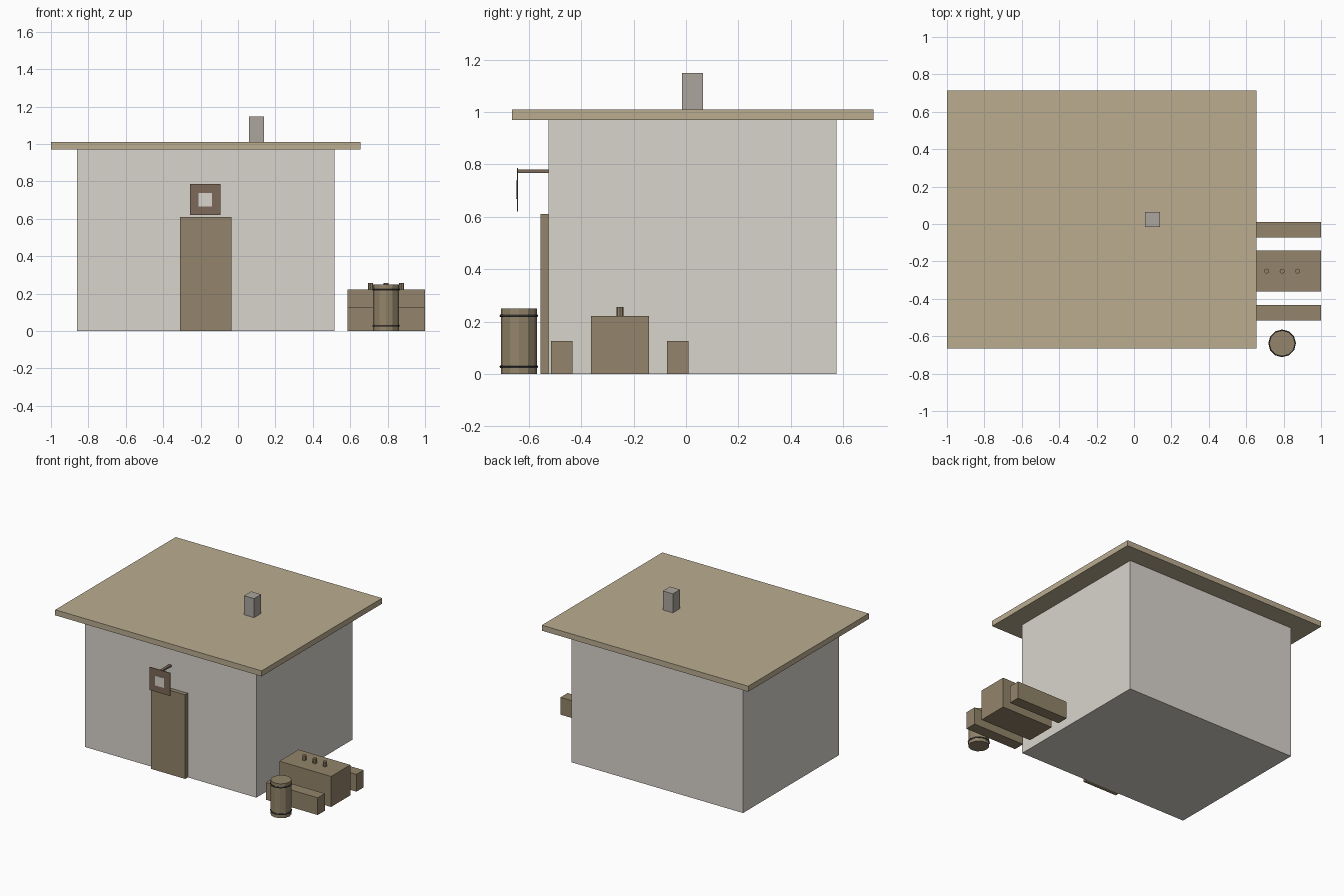
import bpy
from math import pi

if "Cube" in bpy.data.objects:
    bpy.data.objects.remove(bpy.data.objects["Cube"])


def material(name, r, g, b):
    m = bpy.data.materials.new(name)
    m.diffuse_color = [(c / 255) ** 2.2 for c in (r, g, b)] + [1]
    m.use_nodes = True
    m.node_tree.nodes["Principled BSDF"].inputs["Base Color"].default_value = m.diffuse_color
    return m


PLASTER = material("plaster", 216, 211, 203)
THATCH = material("thatch", 185, 171, 143)
STONE = material("stone", 170, 164, 156)
WOOD = material("wood", 146, 131, 106)
DARK_WOOD = material("dark_wood", 124, 105, 90)
IRON = material("iron", 62, 60, 58)


def finish(name, mat):
    ob = bpy.context.object
    ob.name = name
    ob.data.materials.append(mat)
    return ob


def box(name, x, y, z, mat):
    """Box from (min, max) pairs on each axis."""
    spans = (x, y, z)
    bpy.ops.mesh.primitive_cube_add(size=1, location=[(a + b) / 2 for a, b in spans])
    ob = finish(name, mat)
    ob.scale = [b - a for a, b in spans]
    bpy.ops.object.transform_apply(location=False, rotation=False, scale=True)
    return ob


def cylinder(name, x, y, z0, z1, r, sides, mat):
    bpy.ops.mesh.primitive_cylinder_add(vertices=sides, radius=r, depth=z1 - z0,
                                        location=(x, y, (z0 + z1) / 2))
    return finish(name, mat)


# House
box("walls", (-0.86, 0.515), (-0.525, 0.575), (0, 0.97), PLASTER)
box("roof", (-1, 0.655), (-0.665, 0.715), (0.97, 1.01), THATCH)
box("chimney", (0.06, 0.14), (-0.016, 0.065), (1.01, 1.148), STONE)
box("door", (-0.31, -0.035), (-0.555, -0.525), (0, 0.61), WOOD)

# Hanging sign
box("sign_bracket", (-0.185, -0.165), (-0.645, -0.525), (0.768, 0.78), DARK_WOOD)
box("sign_board", (-0.257, -0.093), (-0.646, -0.641), (0.62, 0.787), DARK_WOOD)
box("sign_panel", (-0.21, -0.14), (-0.649, -0.646), (0.667, 0.738), PLASTER)

# Table, benches and mugs
box("table", (0.585, 1), (-0.362, -0.142), (0, 0.221), WOOD)
box("front_bench", (0.585, 1), (-0.515, -0.433), (0, 0.125), WOOD)
box("back_bench", (0.585, 1), (-0.072, 0.01), (0, 0.125), WOOD)
for i, x in enumerate((0.709, 0.792, 0.875)):
    cylinder(f"mug_{i + 1}", x, -0.252, 0.221, 0.256, 0.0135, 8, WOOD)

# Barrel with iron hoops
cylinder("barrel", 0.792, -0.638, 0, 0.249, 0.069, 12, WOOD)
for name, z in (("lower_hoop", 0.028), ("upper_hoop", 0.222)):
    bpy.ops.mesh.primitive_torus_add(major_segments=12, minor_segments=6,
                                     major_radius=0.069, minor_radius=0.005,
                                     location=(0.792, -0.638, z), rotation=(0, 0, pi / 2))
    finish(name, IRON)
